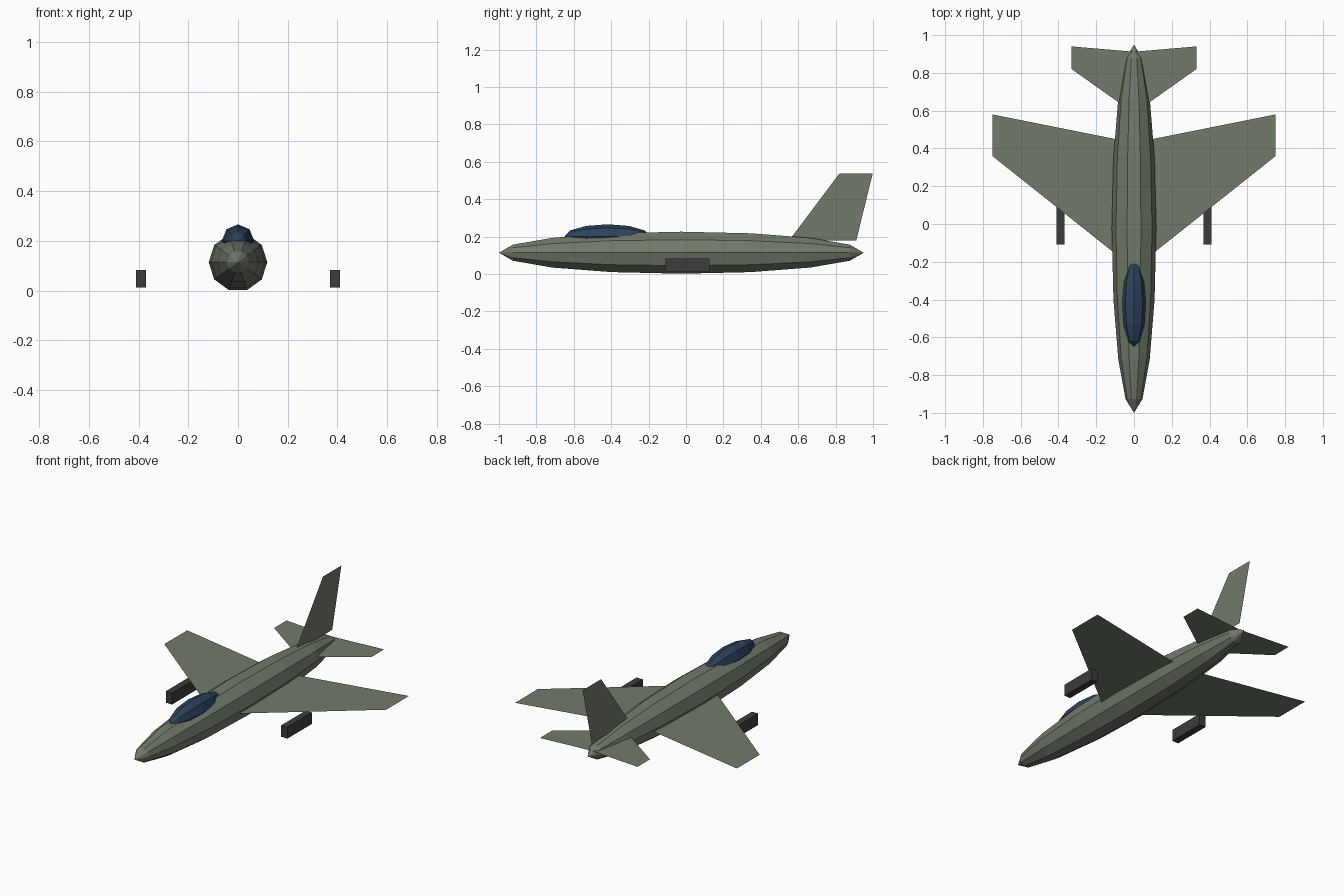
import bpy, bmesh
from math import sin, cos, pi

cube = bpy.data.objects.get("Cube")
if cube:
    bpy.data.objects.remove(cube, do_unlink=True)


def material(name, rgb):
    mat = bpy.data.materials.new(name)
    mat.use_nodes = True
    mat.diffuse_color = (*rgb, 1)
    mat.node_tree.nodes["Principled BSDF"].inputs["Base Color"].default_value = (*rgb, 1)
    return mat


GREEN = material("grey green paint", (0.165, 0.195, 0.145))
BLUE = material("dark blue glass", (0.025, 0.055, 0.105))
DARK = material("charcoal metal", (0.045, 0.045, 0.048))


def finish(name, bm, mat):
    mesh = bpy.data.meshes.new(name)
    bm.to_mesh(mesh)
    bm.free()
    mesh.materials.append(mat)
    obj = bpy.data.objects.new(name, mesh)
    bpy.context.collection.objects.link(obj)
    return obj


def spindle(name, center, size, sides, rings, mat):
    """Faceted ellipsoid with its poles along y."""
    bm = bmesh.new()
    cx, cy, cz = center
    rx, ry, rz = size
    loops = []
    for i in range(1, rings):
        t = pi * i / rings
        loops.append([bm.verts.new((cx + rx * sin(t) * cos(2 * pi * j / sides),
                                    cy - ry * cos(t),
                                    cz + rz * sin(t) * sin(2 * pi * j / sides)))
                      for j in range(sides)])
    nose = bm.verts.new((cx, cy - ry, cz))
    tail = bm.verts.new((cx, cy + ry, cz))
    for j in range(sides):
        k = (j + 1) % sides
        bm.faces.new((nose, loops[0][j], loops[0][k]))
        bm.faces.new((tail, loops[-1][k], loops[-1][j]))
        for a, b in zip(loops, loops[1:]):
            bm.faces.new((a[j], b[j], b[k], a[k]))
    bmesh.ops.recalc_face_normals(bm, faces=bm.faces)
    return finish(name, bm, mat)


def sheet(name, points, mat):
    """Single flat panel."""
    bm = bmesh.new()
    bm.faces.new([bm.verts.new(p) for p in points])
    return finish(name, bm, mat)


# Body and canopy
spindle("fuselage", (0, -0.025, 0.114), (0.118, 0.975, 0.118), 10, 8, GREEN)
spindle("canopy", (0, -0.42, 0.2), (0.065, 0.23, 0.066), 8, 6, BLUE)

# Wings, tailplanes and pods on both sides
WING = [(0, -0.236), (0.75, 0.36), (0.75, 0.58), (0, 0.43)]
TAILPLANE = [(0, 0.586), (0.33, 0.82), (0.33, 0.94), (0, 0.912)]
for side, s in (("left", 1), ("right", -1)):
    for part, outline, z in (("wing", WING, 0.1), ("tailplane", TAILPLANE, 0.135)):
        sheet(f"{side}_{part}", [(s * x, y, z) for x, y in outline][::s], GREEN)
    bm = bmesh.new()
    bmesh.ops.create_cube(bm, size=1)
    bmesh.ops.scale(bm, vec=(0.042, 0.235, 0.07), verts=bm.verts)
    bmesh.ops.translate(bm, vec=(s * 0.39, 0.008, 0.047), verts=bm.verts)
    finish(f"{side}_pod", bm, DARK)

# Upright fin
FIN = [(0.55, 0.178), (0.82, 0.537), (0.998, 0.537), (0.91, 0.178)]
sheet("tail_fin", [(0, y, z) for y, z in FIN], GREEN)
